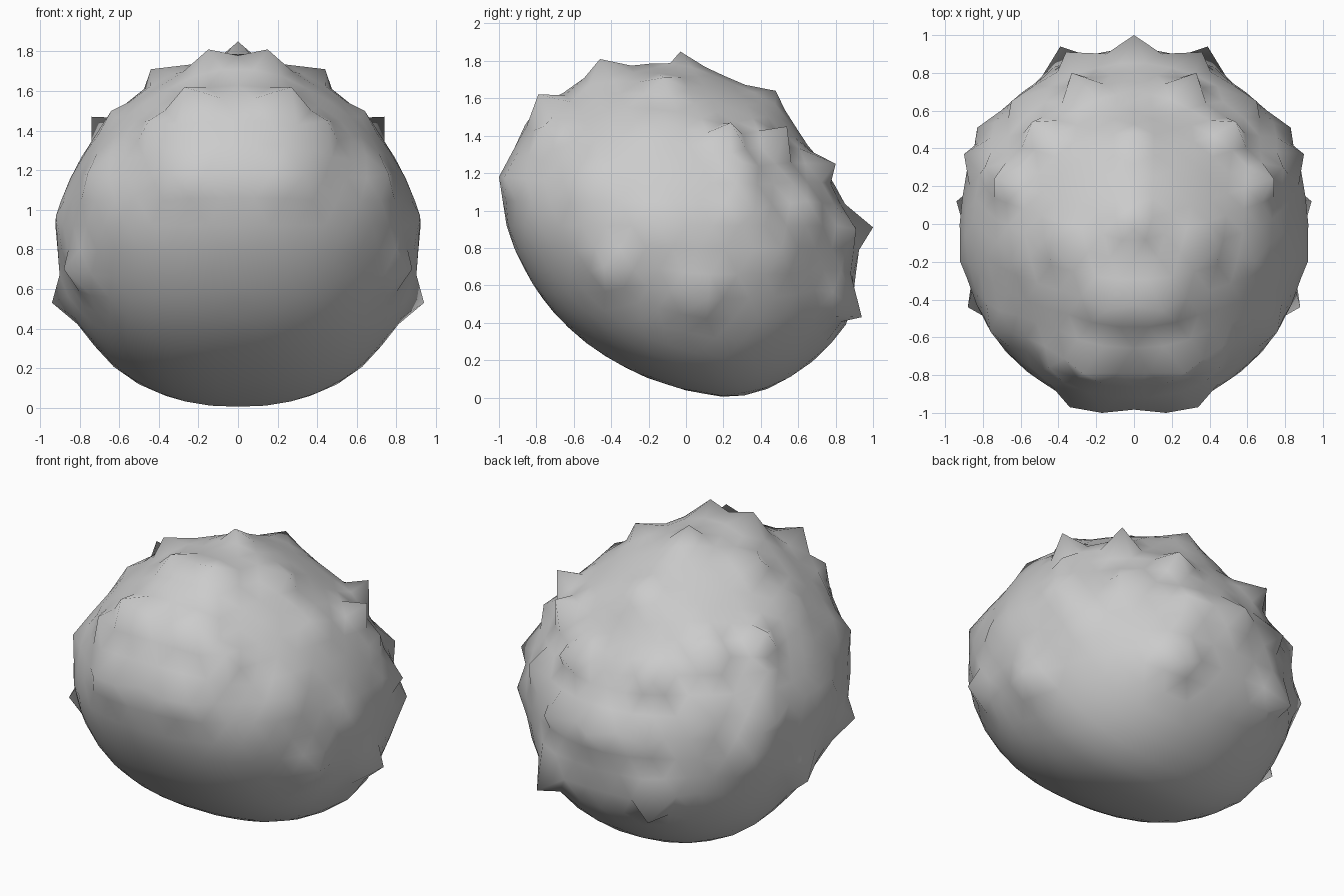
import bpy, bmesh, math
from mathutils import Vector, Matrix

if "Cube" in bpy.data.objects:
    bpy.data.objects.remove(bpy.data.objects["Cube"])

CENTRE = Vector((0, 0, 0.92))
HALF_WIDTH = 0.92
LEAN = Vector((0, -0.45, -0.89))   # the smooth, fuller underside faces this way

# Side outline (y, z) of the leaning body, without its bumps
outline = [(-0.98, 1.17), (-0.95, 0.88), (-0.87, 0.70), (-0.75, 0.51),
           (-0.60, 0.35), (-0.45, 0.235), (-0.30, 0.15), (-0.10, 0.07),
           (0.10, 0.02), (0.26, 0.00), (0.47, 0.06), (0.66, 0.18),
           (0.78, 0.29), (0.88, 0.43), (0.90, 0.60), (0.91, 0.80),
           (0.84, 1.02), (0.75, 1.22), (0.63, 1.37), (0.48, 1.58),
           (0.30, 1.67), (0.00, 1.78), (-0.30, 1.77), (-0.50, 1.73),
           (-0.68, 1.61), (-0.82, 1.54), (-0.88, 1.41)]
polar = sorted((math.atan2(z - CENTRE.z, y), math.hypot(y, z - CENTRE.z))
               for y, z in outline)
first, last = polar[0], polar[-1]
polar = ([(last[0] - math.tau, last[1])] + polar
         + [(first[0] + math.tau, first[1])])

# Tips of the bumps; each one off the centre line is mirrored
bumps = [(0, 1.00, 0.91), (0, -0.03, 1.85), (0, 0.48, 1.64),
         (0.17, -1.00, 1.18), (0.34, -0.97, 1.18), (0.39, 0.94, 0.43),
         (0.94, 0.12, 0.53), (0.88, -0.44, 0.70), (0.92, -0.20, 0.97),
         (0.90, 0.37, 0.99), (0.83, 0.51, 0.80), (0.74, 0.24, 1.47),
         (0.44, -0.12, 1.71), (0.15, -0.46, 1.81), (0.27, -0.79, 1.62),
         (0.33, 0.80, 1.25), (0.54, 0.54, 1.45), (0.64, -0.20, 1.50),
         (0.76, -0.57, 1.18), (0.79, 0.30, 1.26), (0.36, 0.91, 0.90),
         (0.45, -0.76, 1.45), (0.65, 0.65, 1.05)]


def side_radius(angle):
    for (a, ra), (b, rb) in zip(polar, polar[1:]):
        if a <= angle <= b:
            return ra + (rb - ra) * (angle - a) / (b - a)
    return 0.9


bm = bmesh.new()
bmesh.ops.create_icosphere(bm, subdivisions=4, radius=1,
                           matrix=Matrix.Rotation(math.pi / 2, 4, 'Z'))
directions = {v: v.co.normalized() for v in bm.verts}

# Rounded body: full below, pinched in at the upper sides
for v, d in directions.items():
    r = side_radius(math.atan2(d.z, d.y))
    across = math.hypot(d.y, d.z)
    p = 2.0 + 0.38 * max(0, d.dot(LEAN))
    reach = ((across / r) ** p + (abs(d.x) / HALF_WIDTH) ** p) ** (-1 / p)
    pinch = 1 - 0.065 * min(1, 2.2 * abs(d.x) * max(0, d.z))
    v.co = CENTRE + d * reach * pinch

# Pull one vertex out to every bump tip, its neighbours following a little
tips = {}
for x, y, z in bumps:
    for side in ((1, -1) if x else (1,)):
        tip = Vector((x * side, y, z))
        aim = (tip - CENTRE).normalized()
        nearest = max(directions, key=lambda v: directions[v].dot(aim))
        tips[nearest] = tip
for v, tip in tips.items():
    rise = (tip - v.co).dot(directions[v])
    for e in v.link_edges:
        n = e.other_vert(v)
        if n not in tips:
            n.co += directions[n] * rise * 0.15
for v, tip in tips.items():
    v.co = tip

for f in bm.faces:
    f.smooth = True
mesh = bpy.data.meshes.new("lumpy_shell")
bm.to_mesh(mesh)
bm.free()
shell = bpy.data.objects.new("lumpy_shell", mesh)
bpy.context.collection.objects.link(shell)
